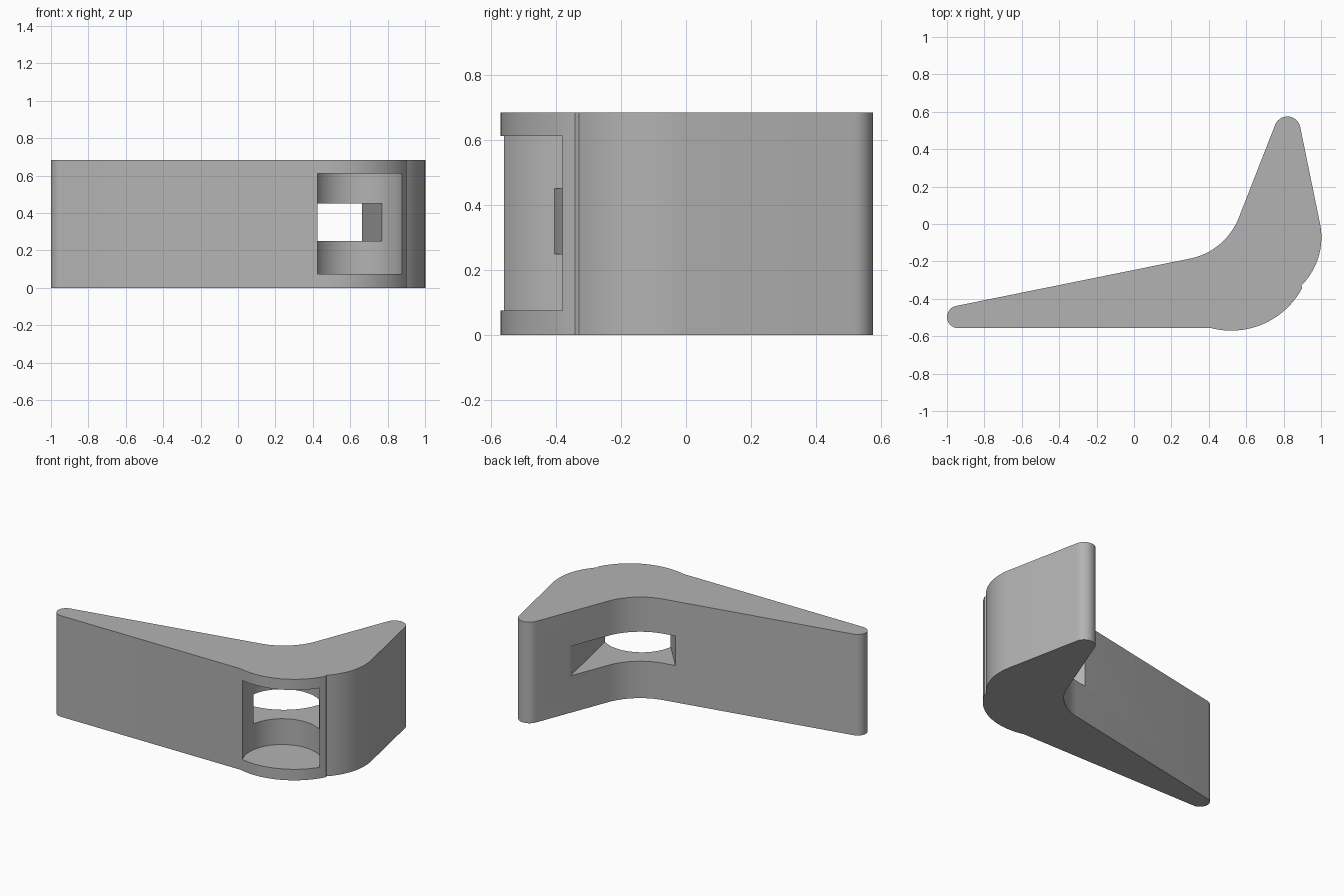
import bpy
import bmesh
from math import cos, sin, radians

cube = bpy.data.objects.get("Cube")
if cube:
    bpy.data.objects.remove(cube, do_unlink=True)

HEIGHT = 0.685


def make_material(name, rgb):
    mat = bpy.data.materials.new(name)
    mat.use_nodes = True
    mat.diffuse_color = (*rgb, 1)
    mat.node_tree.nodes["Principled BSDF"].inputs["Base Color"].default_value = (*rgb, 1)
    return mat


def arc(cx, cy, r, start, end, steps):
    """Points along a circular arc, angles in degrees."""
    angles = [radians(start + (end - start) * i / steps) for i in range(steps + 1)]
    return [(cx + r * cos(a), cy + r * sin(a)) for a in angles]


def prism(name, outline, z0, z1):
    """Extrude a counter-clockwise outline from z0 to z1."""
    bm = bmesh.new()
    base = bm.faces.new([bm.verts.new((x, y, z0)) for x, y in outline])
    top = bmesh.ops.extrude_face_region(bm, geom=[base], use_keep_orig=True)
    verts = [g for g in top["geom"] if isinstance(g, bmesh.types.BMVert)]
    bmesh.ops.translate(bm, verts=verts, vec=(0, 0, z1 - z0))
    bmesh.ops.recalc_face_normals(bm, faces=bm.faces)
    mesh = bpy.data.meshes.new(name)
    bm.to_mesh(mesh)
    bm.free()
    obj = bpy.data.objects.new(name, mesh)
    bpy.context.collection.objects.link(obj)
    mesh.materials.append(grey)
    return obj


grey = make_material("plain grey", (0.45, 0.45, 0.45))

# Bent body: long arm, rounded elbow, short arm
outline = (
    arc(-0.94, -0.497, 0.06, 102, 270, 14)          # long arm end
    + arc(0.52, -0.14, 0.43, 255, 332, 24)          # elbow outside
    + arc(0.637, -0.071, 0.365, -45, 11, 18)        # short arm side
    + arc(0.82, 0.505, 0.07, 11, 158.6, 14)         # short arm tip
    + arc(0.229, 0.164, 0.356, -21.7, -78.5, 20)    # inner fillet
)
body = prism("bent_body", outline, 0, HEIGHT)

# Round pocket open to the front of the elbow
pocket = prism("pocket_cutter", arc(0.64, -0.44, 0.245, 0, 354.375, 63), 0.075, 0.612)

# Flared window from the pocket to the inner corner
window = prism("window_cutter",
               [(0.42, -0.43), (0.78, -0.28), (0.64, 0.4), (0.12, -0.085)], 0.25, 0.45)

bpy.ops.object.select_all(action='DESELECT')
bpy.context.view_layer.objects.active = body
body.select_set(True)
for cutter in (pocket, window):
    mod = body.modifiers.new("cut", 'BOOLEAN')
    mod.operation = 'DIFFERENCE'
    mod.solver = 'EXACT'
    mod.object = cutter
    bpy.ops.object.modifier_apply(modifier=mod.name)
    bpy.data.objects.remove(cutter, do_unlink=True)

bpy.ops.object.shade_smooth_by_angle(angle=radians(30))
